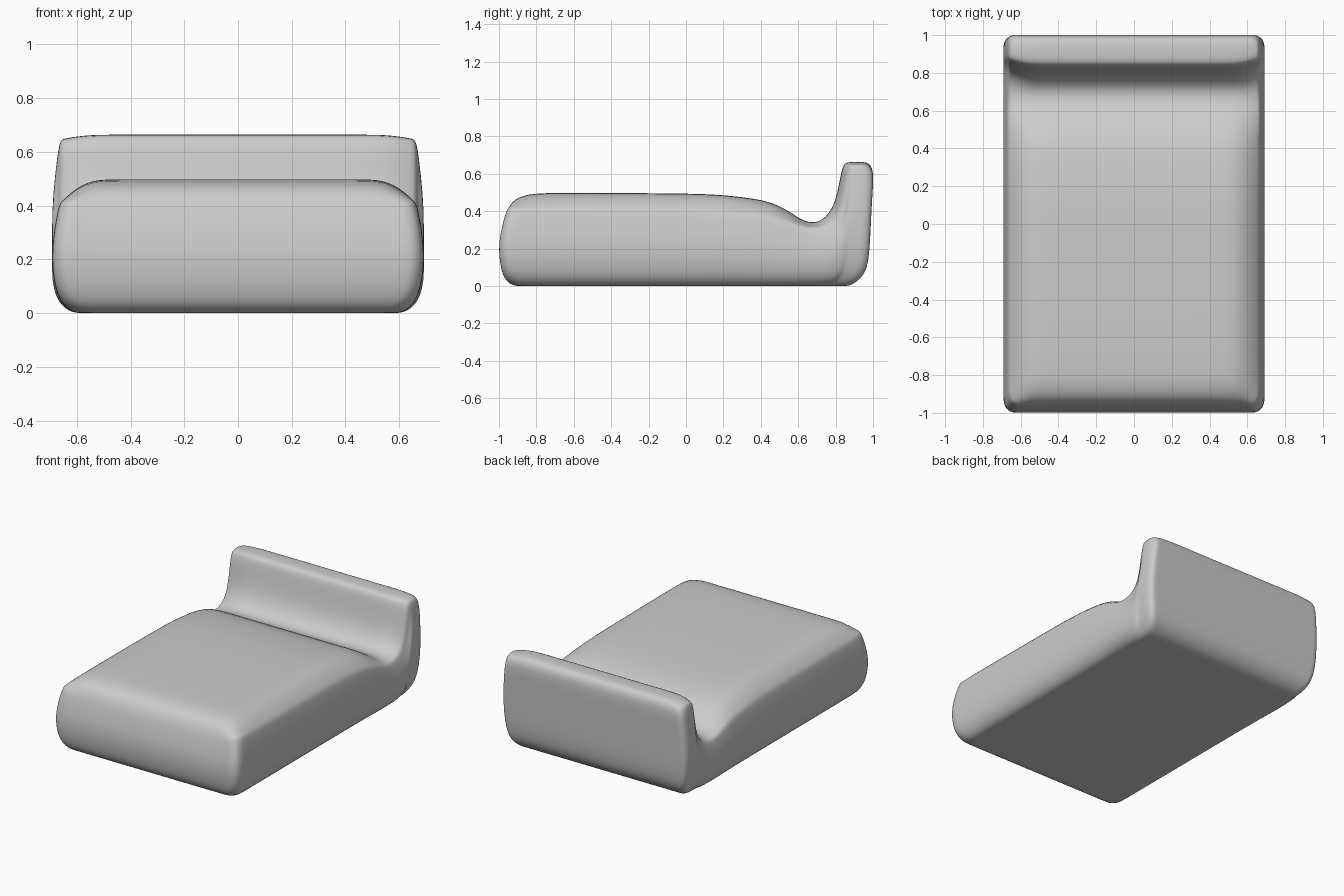
import bpy, bmesh, math

if "Cube" in bpy.data.objects:
    bpy.data.objects.remove(bpy.data.objects["Cube"])

# Lengthwise stations: centre (y, z) and side-edge (y, z) of the upper surface
STATIONS = [
    (-.96, .395, -.96, .415), (-.94, .437, -.945, .415), (-.91, .466, -.91, .415),
    (-.86, .487, -.86, .413), (-.78, .498, -.78, .412), (-.5, .498, -.5, .41),
    (-.2, .496, -.2, .408), (0, .494, 0, .406), (.15, .49, .15, .403),
    (.28, .478, .28, .395), (.42, .459, .42, .38), (.5, .428, .5, .36),
    (.56, .393, .56, .34), (.61, .358, .61, .322), (.65, .342, .65, .313),
    (.69, .339, .69, .31), (.73, .353, .74, .318), (.765, .39, .79, .345),
    (.79, .435, .82, .40), (.81, .50, .84, .48), (.825, .58, .853, .56),
    (.838, .647, .868, .627), (.86, .662, .885, .642), (.9, .664, .91, .646),
    (.95, .664, .95, .646), (.98, .656, .98, .64)]

# Wall bulge against relative height: (height, half width, front y, back y)
WALL = [
    (0, .59, -.90, .86), (.012, .62, -.93, .89), (.06, .645, -.957, .935),
    (.14, .668, -.978, .968), (.28, .686, -.993, .981), (.5, .694, -1.002, .988),
    (.7, .687, -.992, .994), (.86, .676, -.977, 1.002), (.95, .668, -.966, .999),
    (1, .66, -.96, .98)]

HALF = [0, .2, .4, .6, .75, .82, .88, .92, .95, .975, 1]
ACROSS = [-a for a in HALF[:0:-1]] + HALF


def surface_point(i, j, k):
    a = ACROSS[i]
    cy, cz, ey, ez = STATIONS[j]
    c, w, front, back = WALL[k]
    t = max(0, (abs(a) * .66 - .5) / .16) ** 2      # drop toward the sides
    y, z = cy + (ey - cy) * t, cz + (ez - cz) * t
    x = a * w
    y = front + (y + .96) / 1.94 * (back - front)
    # Round the vertical corners in plan
    mid, half = (front + back) / 2, (back - front) / 2
    r = .065 if y < mid else .04
    u, v = (abs(x) - w + r) / r, (abs(y - mid) - half + r) / r
    if u > 0 and v > 0:
        u, v = u * math.sqrt(1 - v * v / 2), v * math.sqrt(1 - u * u / 2)
        x = math.copysign(w - r + u * r, x)
        y = mid + math.copysign(half - r + v * r, y - mid)
    return x, y, c * z


bm = bmesh.new()
verts = {}


def vert(key):
    if key not in verts:
        verts[key] = bm.verts.new(surface_point(*key))
    return verts[key]


def patch(n, m, key):
    for p in range(n):
        for q in range(m):
            corners = ((p, q), (p + 1, q), (p + 1, q + 1), (p, q + 1))
            bm.faces.new([vert(key(*s)) for s in corners])


# Bed body: underside, top, side walls, front and headboard back
I, J, K = len(ACROSS) - 1, len(STATIONS) - 1, len(WALL) - 1
for e in (0, 1):
    patch(I, J, lambda p, q: (p, q, e * K))
    patch(J, K, lambda p, q: (e * I, p, q))
    patch(I, K, lambda p, q: (p, e * J, q))
bmesh.ops.recalc_face_normals(bm, faces=bm.faces)

mesh = bpy.data.meshes.new("bed")
bm.to_mesh(mesh)
bm.free()
bed = bpy.data.objects.new("bed", mesh)
bpy.context.collection.objects.link(bed)
sub = bed.modifiers.new("smooth", 'SUBSURF')
sub.levels = sub.render_levels = 1
bpy.context.view_layer.objects.active = bed
bed.select_set(True)
bpy.ops.object.shade_smooth()
